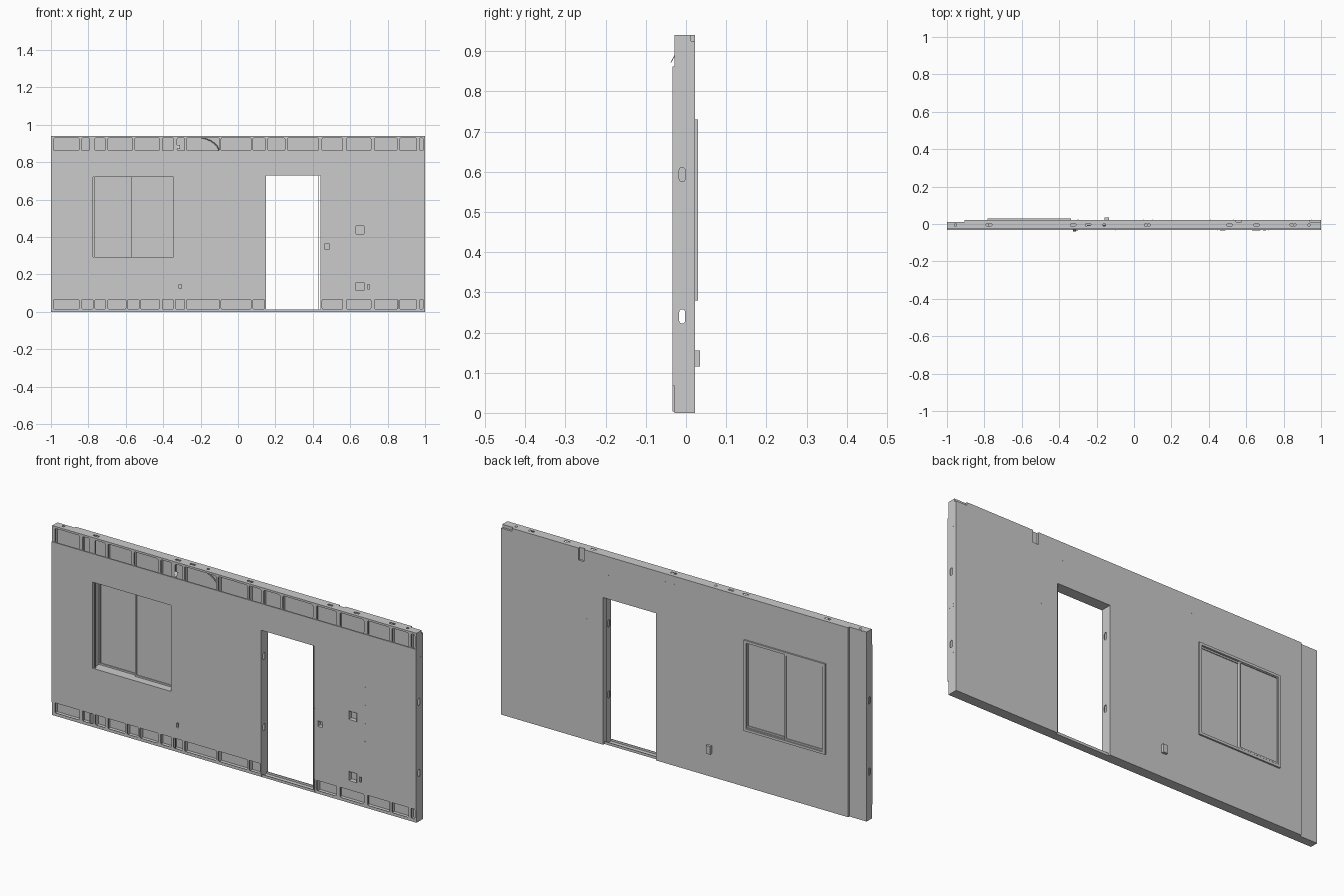
import bpy, bmesh, math
from mathutils import Vector

if "Cube" in bpy.data.objects:
    bpy.data.objects.remove(bpy.data.objects["Cube"])


def rrect(x0, x1, y0, y1, r=0.0, n=4):
    """Rectangle outline, optionally with rounded corners."""
    if r == 0:
        return [(x0, y0), (x1, y0), (x1, y1), (x0, y1)]
    pts = []
    for k, (cx, cy) in enumerate([(x1 - r, y1 - r), (x0 + r, y1 - r), (x0 + r, y0 + r), (x1 - r, y0 + r)]):
        for i in range(n + 1):
            a = math.pi / 2 * (k + i / n)
            pts.append((cx + r * math.cos(a), cy + r * math.sin(a)))
    return pts


def plate(name, axis, lo, hi, outline, holes=()):
    """Flat plate with holes, lying across the given axis from lo to hi."""
    place = {'x': lambda a, b: (lo, a, b), 'y': lambda a, b: (a, lo, b), 'z': lambda a, b: (a, b, lo)}[axis]
    d = Vector([(hi - lo) * (axis == k) for k in 'xyz'])
    bm = bmesh.new()
    for loop in [outline, *holes]:
        vs = [bm.verts.new(place(*p)) for p in loop]
        for i, v in enumerate(vs):
            bm.edges.new((vs[i - 1], v))
    bmesh.ops.triangle_fill(bm, use_beauty=True, edges=bm.edges[:], normal=d.normalized())
    res = bmesh.ops.extrude_face_region(bm, geom=bm.faces[:], use_keep_orig=True)
    bmesh.ops.translate(bm, vec=d, verts=[v for v in res['geom'] if isinstance(v, bmesh.types.BMVert)])
    bmesh.ops.recalc_face_normals(bm, faces=bm.faces[:])
    me = bpy.data.meshes.new(name)
    bm.to_mesh(me)
    bm.free()
    ob = bpy.data.objects.new(name, me)
    bpy.context.collection.objects.link(ob)
    return ob


def ring(name, lo, hi, x0, x1, z0, z1, w):
    return plate(name, 'y', lo, hi, rrect(x0, x1, z0, z1), [rrect(x0 + w, x1 - w, z0 + w, z1 - w)])


def box(name, x0, x1, y0, y1, z0, z1):
    return plate(name, 'y', y0, y1, rrect(x0, x1, z0, z1))


# Main levels
H, FRONT, FRAME, CORE, BACK = 0.94, -0.033, -0.028, 0.012, 0.022
DX0, DX1, DZ = 0.15, 0.44, 0.73                    # doorway
WIN = (-0.78, -0.34, 0.29, 0.725)                  # window opening
window = rrect(*WIN)

# Front openings between studs, top and bottom rows
top = [(-.985, -.85), (-.835, -.795), (-.765, -.71), (-.695, -.565), (-.55, -.42), (-.405, -.345),
       (-.325, -.285), (-.275, -.1), (-.09, .07), (.08, .145), (.16, .25), (.265, .43),
       (.45, .56), (.58, .71), (.73, .85), (.865, .955), (.97, .99)]
low = [(-.985, -.85), (-.835, -.775), (-.765, -.71), (-.695, -.6), (-.59, -.53), (-.52, -.42),
       (-.405, -.345), (-.335, -.285), (-.275, -.1), (-.09, .07), (.08, .14),
       (.45, .56), (.58, .71), (.73, .855), (.865, .955), (.97, .99)]

# Front flanges of the steel frame
plate("top_frame_face", 'y', FRAME, FRAME + .002, rrect(-1, 1, .85, H),
      [rrect(a, b, .862, .93, .007) for a, b in top])
plate("bottom_frame_face", 'y', FRAME, FRAME + .002,
      [(-1, 0), (1, 0), (1, .08), (DX1, .08), (DX1, .013), (DX0, .013), (DX0, .08), (-1, .08)],
      [rrect(a, b, .015, .067, .007) for a, b in low])

# Tracks along the top and bottom
slots = [(-.955, .006), (-.775, .015), (-.325, .014), (-.245, .014), (-.16, .007), (.07, .015),
         (.51, .014), (.655, .014), (.85, .015), (.935, .006)]
plate("top_track", 'z', H - .003, H, rrect(-1, 1, FRAME, CORE),
      [rrect(x - w, x + w, -.01, .001, .002) for x, w in slots])
plate("bottom_track", 'z', 0, .003, rrect(-1, 1, FRAME, CORE))
box("door_threshold", DX0, DX1, .009, CORE, 0, .013)

# Studs: slotted web plus a narrow return lip
def stud(a, b, z0, z1):
    holes = [rrect(-.017, -.002, z - .0175, z + .0175, .007) for z in (.24, .593) if z0 < z - .02 and z + .02 < z1]
    plate("stud_web", 'x', a, a + .002, rrect(FRAME, CORE, z0, z1), holes)
    if b - a > .006:
        box("stud_lip", b - .002, b, FRAME, FRAME + .008, z0, z1)

for (_, a), (b, _) in zip(top, top[1:]):
    over_window = -.78 < a < -.36
    over_door = .14 < a < .42
    stud(a, b, .735 if over_window or over_door else .003, H - .003)
for (_, a), (b, _) in zip(low, low[1:]):
    if -.78 < a < -.36:
        stud(a, b, .003, .285)
stud(-1, -.985, .003, H - .003)
stud(.998, 1, .003, H - .003)

# Doorway lining
for x in (DX0 - .003, DX1):
    plate("door_jamb", 'x', x, x + .003, rrect(FRONT, BACK, .003, DZ),
          [rrect(-.017, -.002, z - .0175, z + .0175, .007) for z in (.24, .593)])
box("door_header", DX0 - .003, DX1 + .003, FRONT, BACK, DZ, DZ + .003)

# Front sheet with window, door and outlet cut-outs
outlets = [(.63, .675, .415, .46), (.63, .675, .112, .16), (.69, .705, .12, .148),
           (.46, .49, .335, .365), (-.317, -.3, .122, .148)]
def sheet(z0, z1, x0):
    return [(x0, z0), (DX0, z0), (DX0, DZ), (DX1, DZ), (DX1, z0), (1, z0), (1, z1), (x0, z1)]

plate("front_sheet", 'y', FRONT, FRAME, sheet(.067, .862, -1), [window] + [rrect(*o) for o in outlets])

# Outlet boxes set into the front sheet
for x0, x1, z0, z1 in outlets:
    ring("outlet_box", FRONT - .001, -.012, x0, x1, z0, z1, .002)
    box("outlet_box_back", x0, x1, -.012, -.01, z0, z1)

# Inner back sheet and outer cladding, notched along the top
plate("inner_back_sheet", 'y', .009, CORE, sheet(0, H, -1), [window])
cladding = [(-.905, 0), (DX0, 0), (DX0, DZ), (DX1, DZ), (DX1, 0), (1, 0), (1, .925), (.94, .925), (.94, H),
            (.575, H), (.575, .88), (.545, .88), (.545, H), (-.905, H)]
plate("back_cladding", 'y', CORE, BACK, cladding, [window])

# Window: reveal, outer flange, two sliding sashes
x0, x1, z0, z1 = WIN
ring("window_reveal", FRONT, BACK, x0, x1, z0, z1, .004)
ring("window_flange", BACK, .03, x0 - .003, x1 + .003, .28, .73, .012)
for lo, hi, a, b in [(.017, .028, x0 + .004, -.56), (.006, .016, -.57, x1 - .004)]:
    ring("window_sash", lo, hi, a, b, z0 + .004, z1 - .004, .008)
    mid = (lo + hi) / 2
    box("window_pane", a + .008, b - .008, mid - .001, mid + .001, z0 + .012, z1 - .012)

# Junction box on the back
box("back_junction_box", -.157, -.133, BACK, .035, .115, .155)

# Cable bending out of the top opening, and a small clip
cu = bpy.data.curves.new("cable", 'CURVE')
cu.dimensions = '3D'
cu.bevel_depth = .003
cu.bevel_resolution = 1
sp = cu.splines.new('POLY')
sp.points.add(8)
for i, p in enumerate(sp.points):
    a = math.pi / 2 * i / 8
    p.co = (-.25 + .147 * math.sin(a), -.008, .86 + .077 * math.cos(a), 1)
bpy.context.collection.objects.link(bpy.data.objects.new("cable", cu))
clip = box("top_clip", -.325, -.31, -.001, .001, -.012, .012)
clip.location = (0, -.032, .882)
clip.rotation_euler = (math.radians(-30), 0, 0)

# Screw heads on the front, back and end faces
def screw(axis, at, a, b):
    plate("screw_head", axis, at - .001, at + .001, rrect(a - .002, a + .002, b - .002, b + .002, .0019, 2))

for x, z in [(-.1, .42), (-.1, .51), (.72, .33), (.72, .42), (.72, .51), (.72, .6), (.445, .42), (.445, .51)]:
    screw('y', FRONT, x, z)
for x, z in [(.53, .6), (.41, .85), (.1, .9), (.05, .9), (-.3, .86), (.95, .9)]:
    screw('y', BACK, x, z)
for z in (.06, .195, .29, .42, .432, .81, .822, .875, .9, .912):
    for y in (-.02, .003):
        screw('x', .9995, y, z)
